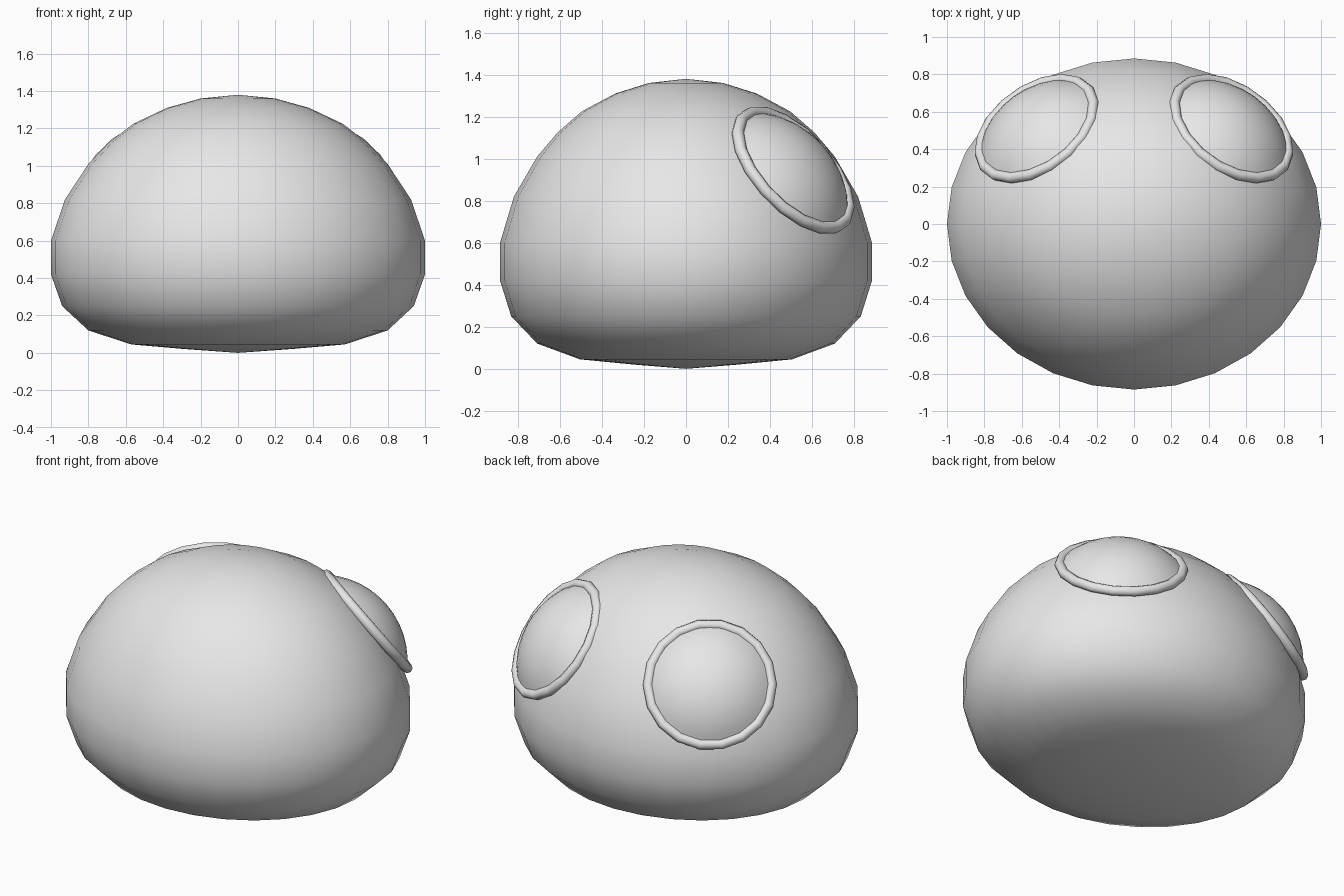
import bpy, math
from mathutils import Vector

if "Cube" in bpy.data.objects:
    bpy.data.objects.remove(bpy.data.objects["Cube"], do_unlink=True)

# Single plain grey
grey = bpy.data.materials.new("light grey")
grey.use_nodes = True
colour = (0.8, 0.8, 0.8, 1)
grey.diffuse_color = colour
grey.node_tree.nodes["Principled BSDF"].inputs["Base Color"].default_value = colour


def lathe(name, profile, sides, sx=1.0, sy=1.0, close_bottom=True):
    """Revolve (radius, z) points, listed bottom to top, and cap with poles."""
    verts, faces = [], []
    for r, z in profile:
        for i in range(sides):
            a = 2 * math.pi * i / sides
            verts.append((r * sx * math.cos(a), r * sy * math.sin(a), z))
    return verts, faces


def revolve(name, profile, sides, bottom=None, top=None, y_scale=1.0):
    """Revolve (radius, z) rings, listed upwards, with optional pole heights."""
    verts = [(r * math.cos(2 * math.pi * i / sides),
              r * y_scale * math.sin(2 * math.pi * i / sides), z)
             for r, z in profile for i in range(sides)]
    faces = [(k * sides + i, k * sides + (i + 1) % sides,
              (k + 1) * sides + (i + 1) % sides, (k + 1) * sides + i)
             for k in range(len(profile) - 1) for i in range(sides)]
    if bottom is not None:
        verts.append((0, 0, bottom))
        faces += [((i + 1) % sides, i, len(verts) - 1) for i in range(sides)]
    if top is not None:
        verts.append((0, 0, top))
        last = (len(profile) - 1) * sides
        faces += [(last + i, last + (i + 1) % sides, len(verts) - 1) for i in range(sides)]
    mesh = bpy.data.meshes.new(name)
    mesh.from_pydata(verts, [], faces)
    mesh.shade_smooth()
    mesh.materials.append(grey)
    obj = bpy.data.objects.new(name, mesh)
    bpy.context.collection.objects.link(obj)
    return obj


# Body: squashed dome with a rounded, nearly flat underside
body_profile = [(0.28, 0.02), (0.57, 0.045), (0.80, 0.12), (0.94, 0.25), (1.0, 0.42),
                (1.0, 0.60), (0.925, 0.82), (0.80, 1.01), (0.69, 1.125),
                (0.56, 1.225), (0.38, 1.31), (0.20, 1.36)]
revolve("body", body_profile, 28, bottom=0.0, top=1.38, y_scale=0.885)

# Domed eyes with a tube ring around each
RING, TUBE, DOME_HEIGHT = 0.345, 0.029, 0.145
dome_radius = (RING ** 2 + DOME_HEIGHT ** 2) / (2 * DOME_HEIGHT)
dome_angle = math.asin(RING / dome_radius)
dome_profile = []
for k in range(6):
    a = dome_angle * (1 - k / 6)
    dome_profile.append((dome_radius * math.sin(a),
                         DOME_HEIGHT - dome_radius * (1 - math.cos(a))))

for side, sx in (("left", 1), ("right", -1)):
    centre = Vector((0.52 * sx, 0.51, 0.945))
    turn = Vector((0.47 * sx, 0.645, 0.60)).to_track_quat('Z', 'Y')

    dome = revolve(side + "_eye_dome", dome_profile, 24, top=DOME_HEIGHT)
    dome.location = centre
    dome.rotation_mode = 'QUATERNION'
    dome.rotation_quaternion = turn

    bpy.ops.mesh.primitive_torus_add(major_radius=RING, minor_radius=TUBE,
                                     major_segments=18, minor_segments=8,
                                     location=centre, rotation=turn.to_euler())
    ring = bpy.context.object
    ring.name = side + "_eye_ring"
    ring.data.materials.append(grey)
    ring.data.shade_smooth()
